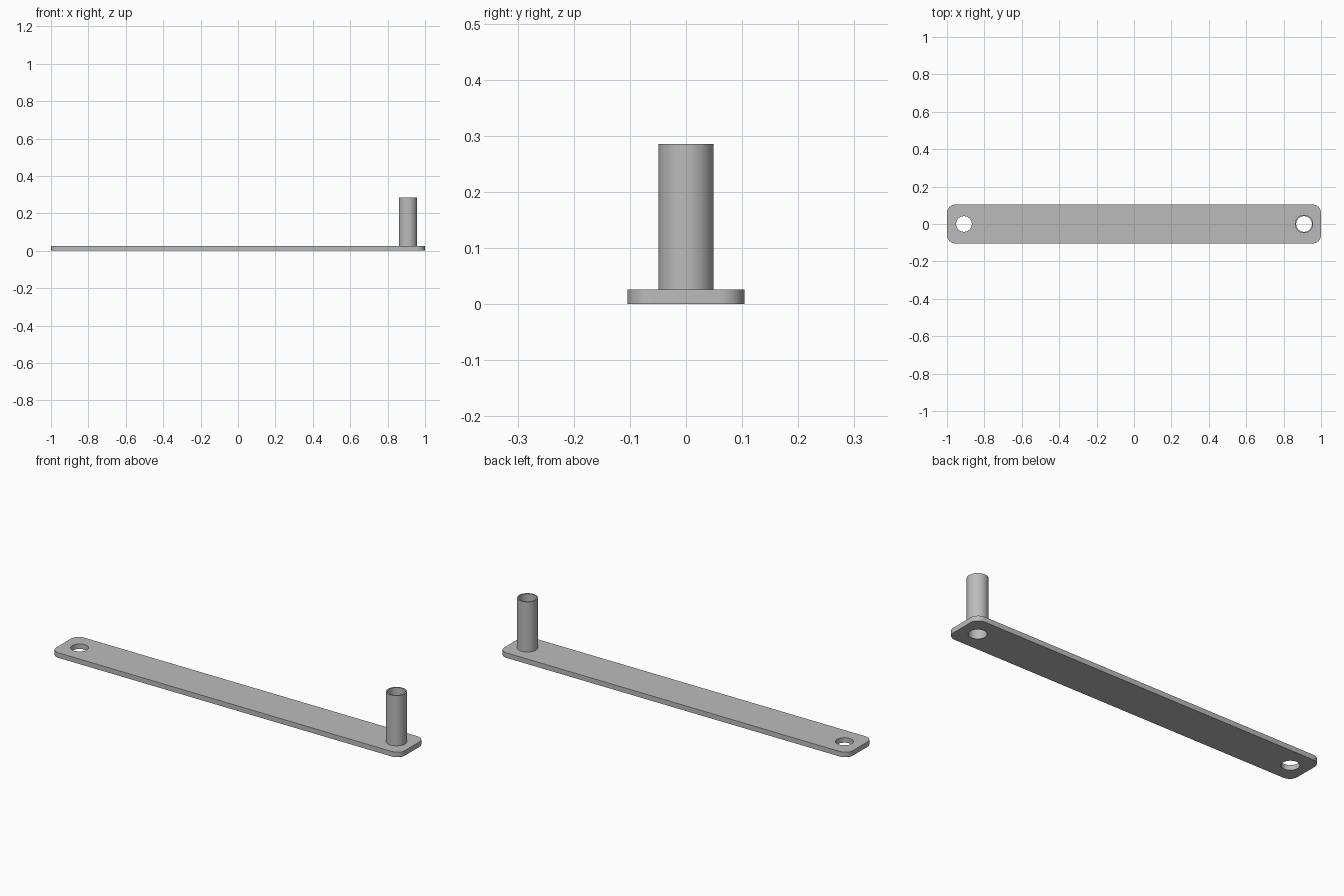
import bpy
import bmesh
from math import cos, sin, pi, radians

cube = bpy.data.objects.get("Cube")
if cube:
    bpy.data.objects.remove(cube, do_unlink=True)

HALF_LENGTH, HALF_WIDTH, CORNER = 1.0, 0.104, 0.045
THICKNESS, TOP = 0.026, 0.286
HOLE_X, BORE, TUBE_RADIUS = 0.909, 0.042, 0.049

steel = bpy.data.materials.new("grey steel")
steel.use_nodes = True
colour = (0.5, 0.5, 0.5, 1)
steel.diffuse_color = colour
steel.node_tree.nodes["Principled BSDF"].inputs["Base Color"].default_value = colour


def circle(x, radius, n=64):
    return [(x + radius * cos(2 * pi * i / n), radius * sin(2 * pi * i / n))
            for i in range(n)]


def rounded_rectangle(hx, hy, r, n=12):
    points = []
    for k, (sx, sy) in enumerate([(1, 1), (-1, 1), (-1, -1), (1, -1)]):
        for i in range(n + 1):
            a = (k + i / n) * pi / 2
            points.append((sx * (hx - r) + r * cos(a), sy * (hy - r) + r * sin(a)))
    return points


def prism(name, loops, z0, z1):
    """Fill an outline with its holes and extrude it upward."""
    bm = bmesh.new()
    for loop in loops:
        verts = [bm.verts.new((x, y, z0)) for x, y in loop]
        for a, b in zip(verts, verts[1:] + verts[:1]):
            bm.edges.new((a, b))
    bmesh.ops.triangle_fill(bm, edges=bm.edges[:], use_beauty=True)
    grown = bmesh.ops.extrude_face_region(bm, geom=bm.faces[:], use_keep_orig=True)
    top = [g for g in grown["geom"] if isinstance(g, bmesh.types.BMVert)]
    bmesh.ops.translate(bm, verts=top, vec=(0, 0, z1 - z0))
    bmesh.ops.recalc_face_normals(bm, faces=bm.faces[:])
    mesh = bpy.data.meshes.new(name)
    bm.to_mesh(mesh)
    bm.free()
    mesh.materials.append(steel)
    obj = bpy.data.objects.new(name, mesh)
    bpy.context.collection.objects.link(obj)
    bpy.ops.object.select_all(action="DESELECT")
    obj.select_set(True)
    bpy.context.view_layer.objects.active = obj
    bpy.ops.object.shade_smooth_by_angle(angle=radians(30))
    return obj


# Flat bar with a round hole near each end
prism("arm_plate",
      [rounded_rectangle(HALF_LENGTH, HALF_WIDTH, CORNER),
       circle(-HOLE_X, BORE), circle(HOLE_X, BORE)],
      0, THICKNESS)

# Hollow upright tube, its bore in line with the hole
prism("upright_tube",
      [circle(HOLE_X, TUBE_RADIUS), circle(HOLE_X, BORE)],
      THICKNESS, TOP)
